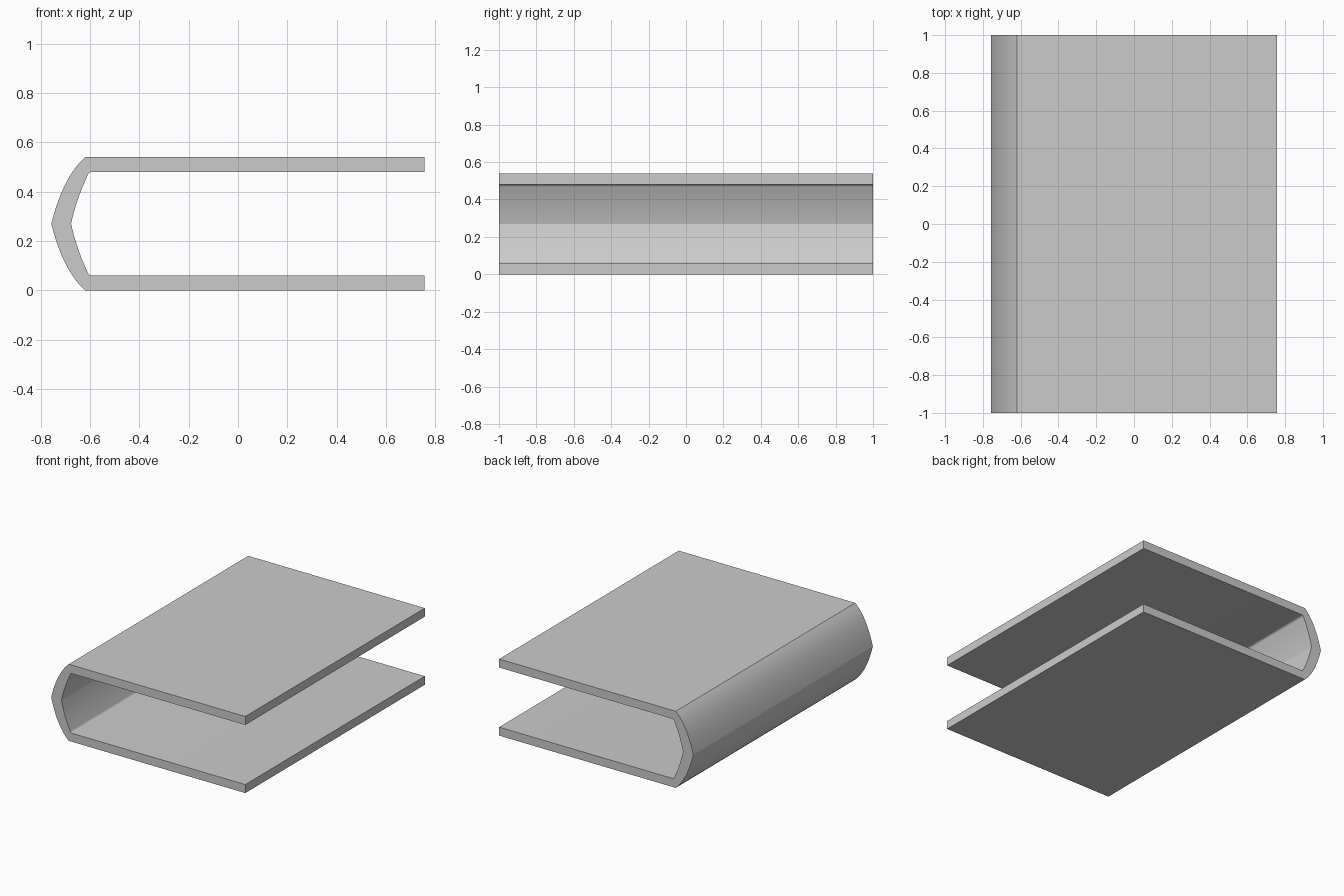
import bpy, bmesh, math
from mathutils import Vector

cube = bpy.data.objects.get("Cube")
if cube:
    bpy.data.objects.remove(cube, do_unlink=True)

# Plain grey material
grey = bpy.data.materials.new("plain_grey")
grey.use_nodes = True
colour = (0.6, 0.6, 0.6, 1)
grey.diffuse_color = colour
grey.node_tree.nodes["Principled BSDF"].inputs["Base Color"].default_value = colour

HEIGHT = 0.54
HALF_LENGTH = 1.0
EDGE_X = 0.757


def bend(a, control, b, steps):
    """Points along a quadratic curve from a to b."""
    a, control, b = Vector(a), Vector(control), Vector(b)
    return [a * (1 - t) ** 2 + control * 2 * t * (1 - t) + b * t * t
            for t in (i / steps for i in range(steps + 1))]


def mirrored(upper):
    """Continue an upper half, ending on the ridge, down to the lower half."""
    return upper + [Vector((p.x, HEIGHT - p.y)) for p in reversed(upper[:-1])]


# Cross-section: two flat boards joined by a bowed, ridged spine
outer = mirrored([Vector((EDGE_X, HEIGHT))]
                 + bend((-0.62, HEIGHT), (-0.71, 0.46), (-0.757, 0.27), 10))
inner = mirrored([Vector((EDGE_X, 0.48))]
                 + bend((-0.592, 0.48), (-0.606, 0.48), (-0.61, 0.466), 4)
                 + bend((-0.61, 0.466), (-0.655, 0.37), (-0.677, 0.27), 8)[1:])
section = outer + inner[::-1]

# Extrude the section along the length
bm = bmesh.new()
end = bm.faces.new([bm.verts.new((p.x, -HALF_LENGTH, p.y)) for p in section])
swept = bmesh.ops.extrude_face_region(bm, geom=[end], use_keep_orig=True)
bmesh.ops.translate(bm, vec=(0, 2 * HALF_LENGTH, 0),
                    verts=[g for g in swept["geom"] if isinstance(g, bmesh.types.BMVert)])
bmesh.ops.recalc_face_normals(bm, faces=bm.faces)
mesh = bpy.data.meshes.new("folded_cover")
bm.to_mesh(mesh)
bm.free()
mesh.materials.append(grey)

cover = bpy.data.objects.new("folded_cover", mesh)
bpy.context.collection.objects.link(cover)

# Smooth the bowed spine but keep its ridge and corners crisp
bpy.ops.object.select_all(action="DESELECT")
cover.select_set(True)
bpy.context.view_layer.objects.active = cover
bpy.ops.object.shade_smooth_by_angle(angle=math.radians(24))
